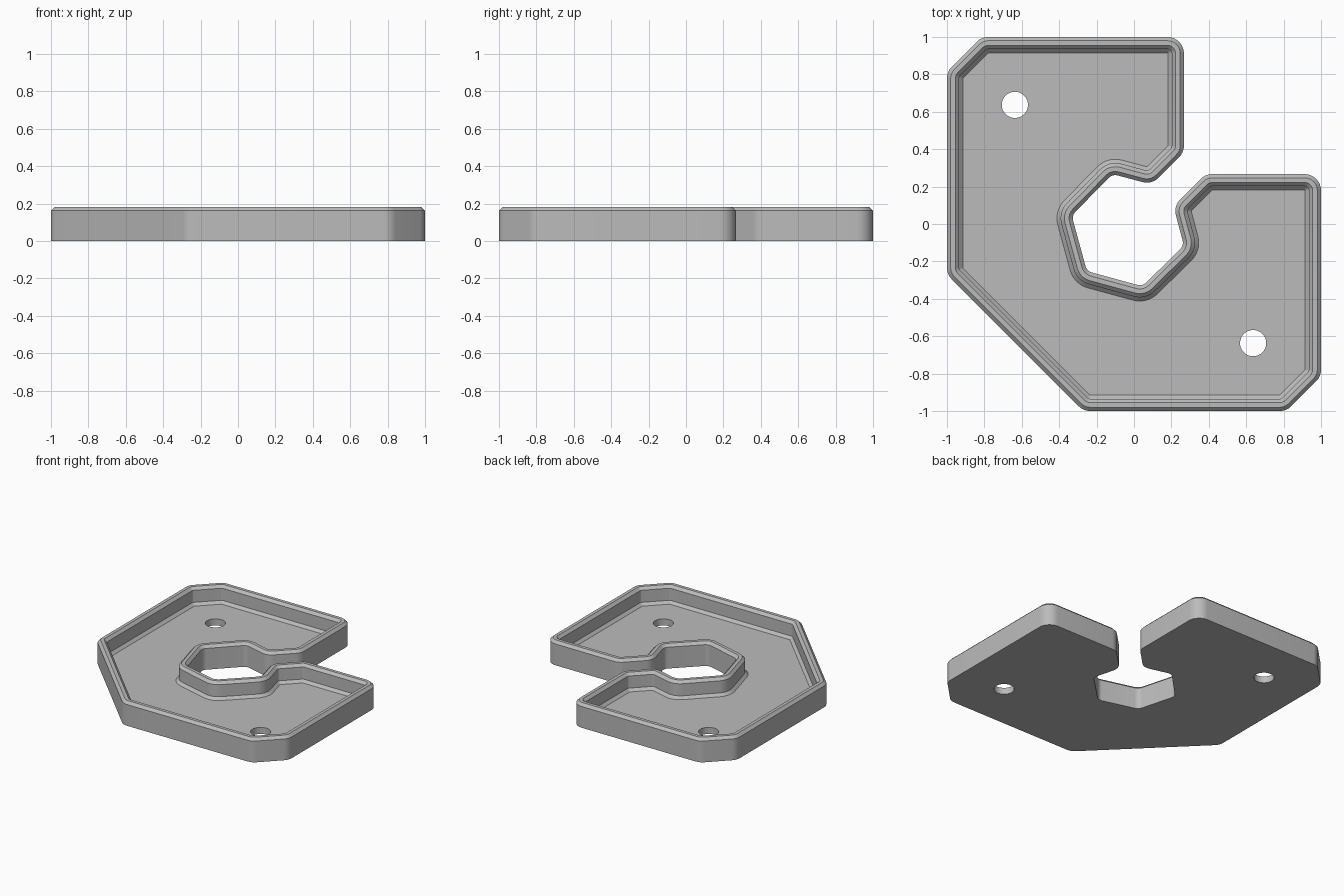
import bpy, bmesh, math
from mathutils import Vector

cube = bpy.data.objects.get("Cube")
if cube:
    bpy.data.objects.remove(cube)

grey = bpy.data.materials.new("plain grey")
grey.use_nodes = True
colour = (0.5, 0.5, 0.5, 1)
grey.diffuse_color = colour
grey.node_tree.nodes["Principled BSDF"].inputs["Base Color"].default_value = colour

# Outline corners of one half; the other half mirrors across the diagonal
half = [(-0.27, -1), (0.815, -1), (1, -0.815), (1, 0.267), (0.383, 0.267),
        (0.211, 0.095), (0.267, -0.115), (0.045, -0.333)]
outline = [Vector(p) for p in half + [(-0.252, -0.252)] + [(y, x) for x, y in reversed(half)]]

HEIGHT, FLOOR, BEVEL = 0.182, 0.05, 0.02
OUTER_R, NOTCH_R, STEPS = 0.088, 0.05, 8
HOLE_R, HOLE_POS = 0.07, 0.637

# Wall cross-section: (inset from the outline, height)
section = [(0, 0), (0, HEIGHT - BEVEL), (BEVEL, HEIGHT), (0.045, HEIGHT),
           (0.065, HEIGHT - BEVEL), (0.065, FLOOR + BEVEL), (0.085, FLOOR)]


def rounded_ring(inset):
    """Outline with rounded corners, moved inwards by inset."""
    points = []
    for i, corner in enumerate(outline):
        d_in = (corner - outline[i - 1]).normalized()
        d_out = (outline[(i + 1) % len(outline)] - corner).normalized()
        n_in, n_out = Vector((-d_in.y, d_in.x)), Vector((-d_out.y, d_out.x))
        side = 1 if d_in.cross(d_out) > 0 else -1
        radius = OUTER_R if side > 0 else NOTCH_R
        centre = corner + (n_in + n_out) * side * radius / (1 + n_in.dot(n_out))
        for k in range(STEPS + 1):
            t = k / STEPS
            angle = n_in.angle(n_out)
            n = (n_in * math.sin((1 - t) * angle) + n_out * math.sin(t * angle)) / math.sin(angle)
            points.append(centre - n * (side * radius - inset))
    return points


def circle(x, y):
    turns = [2 * math.pi * k / 48 for k in range(48)]
    return [Vector((x + HOLE_R * math.cos(a), y + HOLE_R * math.sin(a))) for a in turns]


bm = bmesh.new()


def add_loop(points, z):
    return [bm.verts.new((p.x, p.y, z)) for p in points]


def bridge(a, b):
    for i in range(len(a)):
        j = (i + 1) % len(a)
        bm.faces.new((a[i], a[j], b[j], b[i]))


# Rim wall
rings = [add_loop(rounded_ring(inset), z) for inset, z in section]
for lower, upper in zip(rings, rings[1:]):
    bridge(lower, upper)

# Two screw holes through the floor
bottom_loops, floor_loops = [rings[0]], [rings[-1]]
for s in (-1, 1):
    shape = circle(s * HOLE_POS, -s * HOLE_POS)
    low, high = add_loop(shape, 0), add_loop(shape, FLOOR)
    bridge(low, high)
    bottom_loops.append(low)
    floor_loops.append(high)

# Flat underside and tray floor, leaving the holes open
for loops, normal in ((bottom_loops, (0, 0, -1)), (floor_loops, (0, 0, 1))):
    edges = [bm.edges.get((l[i - 1], l[i])) for l in loops for i in range(len(l))]
    bmesh.ops.triangle_fill(bm, edges=edges, use_beauty=True, normal=normal)

bmesh.ops.recalc_face_normals(bm, faces=bm.faces)
mesh = bpy.data.meshes.new("tray_plate")
bm.to_mesh(mesh)
bm.free()
mesh.materials.append(grey)

plate = bpy.data.objects.new("tray_plate", mesh)
bpy.context.collection.objects.link(plate)
bpy.context.view_layer.objects.active = plate
plate.select_set(True)
bpy.ops.object.shade_smooth_by_angle(angle=math.radians(25))
